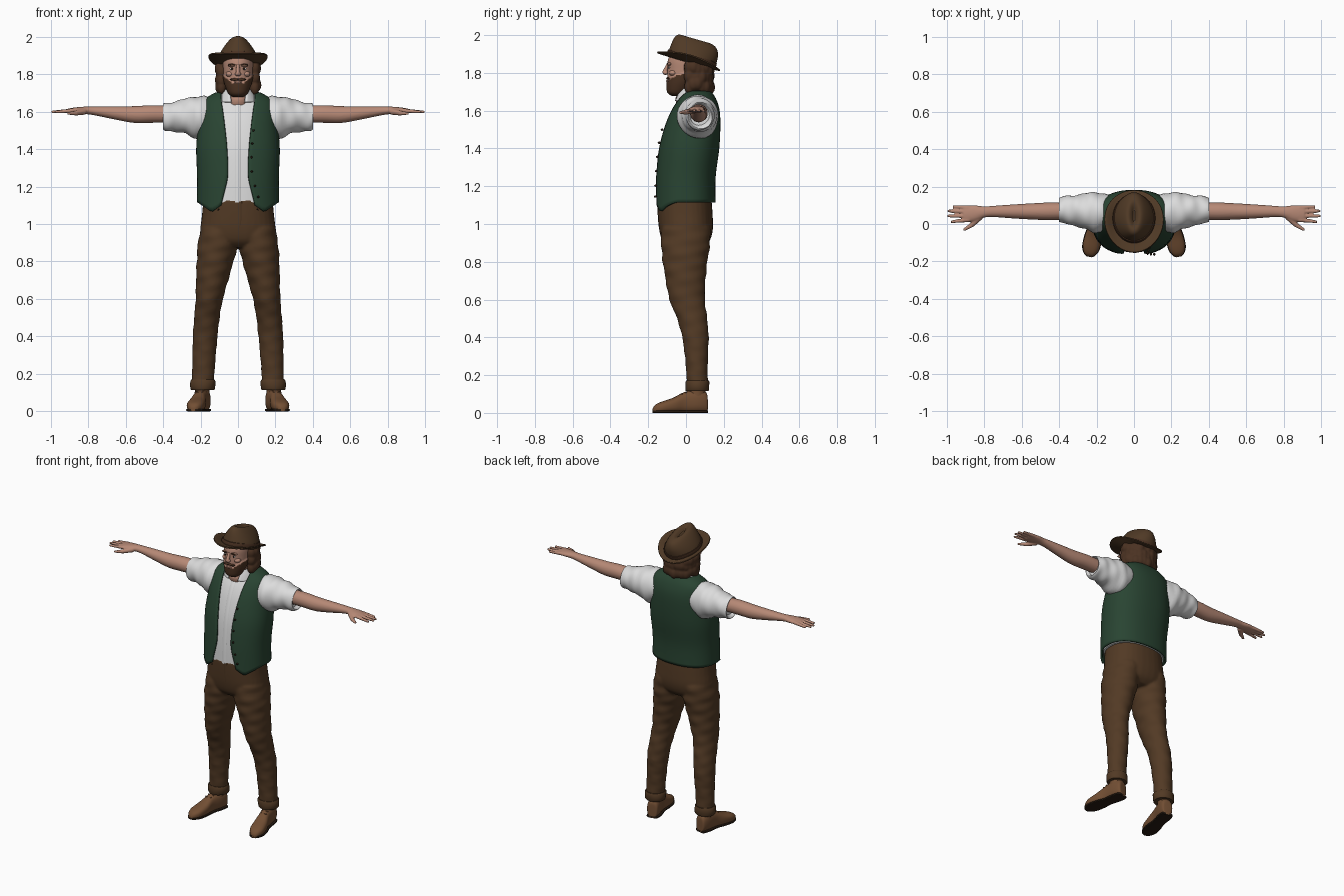
import bpy, bmesh, math, random
from mathutils import Matrix, Vector

random.seed(4)
if "Cube" in bpy.data.objects:
    bpy.data.objects.remove(bpy.data.objects["Cube"])


def material(name, r, g, b):
    m = bpy.data.materials.new(name)
    m.use_nodes = True
    m.diffuse_color = (r, g, b, 1)
    bsdf = m.node_tree.nodes["Principled BSDF"]
    bsdf.inputs["Base Color"].default_value = (r, g, b, 1)
    bsdf.inputs["Roughness"].default_value = 0.8
    return m


SKIN = material("skin", .47, .25, .18)
SHIRT = material("white cotton", .72, .72, .72)
VEST = material("dark green wool", .022, .058, .032)
TROUSERS = material("brown cloth", .085, .042, .018)
HAT = material("brown felt", .08, .042, .019)
HAIR = material("dark brown hair", .07, .032, .016)
SHOE = material("tan leather", .17, .078, .034)
DARK = material("near black brown", .02, .011, .006)


def spow(v, power):
    return math.copysign(abs(v) ** (2 / power), v)


def smooth_rows(rows, steps):
    """Catmull-Rom interpolation of a list of tuples."""
    out = []
    for i in range(len(rows) - 1):
        p = [rows[max(i - 1, 0)], rows[i], rows[i + 1], rows[min(i + 2, len(rows) - 1)]]
        for s in range(steps):
            t = s / steps
            out.append([b + t / 2 * (c - a + t * (2*a - 5*b + 4*c - d + t * (3*(b - c) + d - a)))
                        for a, b, c, d in zip(*p)])
    return out + [list(rows[-1])]


def skin_rows(bm, grid, closed):
    n = len(grid[0])
    for a, b in zip(grid, grid[1:]):
        for i in range(n if closed else n - 1):
            j = (i + 1) % n
            bm.faces.new((a[i], a[j], b[j], b[i]))


def loft(bm, rows, axis="z", steps=4, segs=32, power=2, fold=0):
    """Rows are (position, centre u, centre v, radius u, radius v)."""
    grid = []
    for t, cu, cv, ru, rv in smooth_rows(rows, steps):
        ring = []
        for k in range(segs):
            a = math.tau * k / segs
            f = 1 + fold * (math.sin(55*t + 3*a) + math.sin(90*t - 2*a + 1)) / 2
            u, v = cu + f*ru*spow(math.cos(a), power), cv + f*rv*spow(math.sin(a), power)
            ring.append(bm.verts.new({"x": (t, u, v), "y": (u, t, v), "z": (u, v, t)}[axis]))
        grid.append(ring)
    skin_rows(bm, grid, True)
    bm.faces.new(grid[0])
    bm.faces.new(grid[-1])


def shell(bm, rows, steps=5, segs=64, power=2.3, hem=0):
    """Front-opening wrap; rows are (z, centre y, radius x, radius y, half opening)."""
    grid = []
    for z, cy, rx, ry, gap in smooth_rows(rows, steps):
        start = math.asin((gap / rx) ** (power / 2))
        ring = []
        for k in range(segs + 1):
            a = start + (math.tau - 2 * start) * k / segs
            x, y = rx * spow(math.sin(a), power), cy - ry * spow(math.cos(a), power)
            point = max(0, 1 - abs(abs(x) - .14) / .07) if y < cy else 0
            ring.append(bm.verts.new((x, y, z - hem * point * max(0, (1.25 - z) / .135))))
        grid.append(ring)
    skin_rows(bm, grid, False)


def ball(bm, centre, radii):
    bmesh.ops.create_uvsphere(bm, u_segments=20, v_segments=12, radius=1,
                              matrix=Matrix.Translation(centre) @ Matrix.Diagonal((*radii, 1)))


def stick(bm, start, end, r1, r2):
    start, end = Vector(start), Vector(end)
    turn = (end - start).to_track_quat("Z", "Y").to_matrix().to_4x4()
    bmesh.ops.create_cone(bm, cap_ends=True, segments=12, radius1=r1, radius2=r2,
                          depth=(end - start).length,
                          matrix=Matrix.Translation((start + end) / 2) @ turn)
    ball(bm, end, (r2, r2, r2))


def finish(name, bm, *mats, mirror=False, blend=0, thick=0):
    bmesh.ops.recalc_face_normals(bm, faces=bm.faces)
    me = bpy.data.meshes.new(name)
    bm.to_mesh(me)
    bm.free()
    for m in mats:
        me.materials.append(m)
    me.polygons.foreach_set("use_smooth", [True] * len(me.polygons))
    me.set_sharp_from_angle(angle=math.radians(45))
    ob = bpy.data.objects.new(name, me)
    bpy.context.collection.objects.link(ob)
    if thick:
        mod = ob.modifiers.new("thickness", "SOLIDIFY")
        mod.thickness, mod.offset = thick, 0
    if blend:
        mod = ob.modifiers.new("blend", "REMESH")
        mod.mode, mod.voxel_size, mod.use_smooth_shade = "VOXEL", blend, True
        mod = ob.modifiers.new("soften", "SMOOTH")
        mod.factor, mod.iterations = .5, 4
    if mirror:
        ob.modifiers.new("mirror", "MIRROR")
    return ob


# Trousers: hips and both legs blended together
bm = bmesh.new()
loft(bm, [(1.13, 0, -.008, .185, .143), (1.05, 0, -.004, .192, .145), (.97, 0, 0, .2, .142),
          (.91, 0, 0, .185, .125), (.875, 0, 0, .12, .09)], power=2.3)
LEG = [(.98, .1, 0, .1, .13), (.88, .11, -.003, .106, .128), (.8, .122, -.005, .098, .118),
       (.7, .138, -.002, .086, .105), (.6, .153, .006, .073, .094), (.5, .166, .032, .068, .08),
       (.4, .175, .05, .066, .07), (.25, .183, .057, .061, .058), (.13, .188, .06, .058, .055)]
for side in (-1, 1):
    loft(bm, [(z, side * x, y, rx, ry) for z, x, y, rx, ry in LEG], fold=.035, steps=6)
finish("trousers", bm, TROUSERS, blend=.008)

bm = bmesh.new()
loft(bm, [(.115, .188, .06, .058, .055), (.12, .188, .06, .066, .062),
          (.165, .187, .06, .066, .063), (.17, .187, .06, .058, .056)], steps=2, fold=.03)
finish("trouser_cuffs", bm, TROUSERS, mirror=True)

# Fly and slanted pocket seams
bm = bmesh.new()
loft(bm, [(1.12, .008, -.15, .012, .004), (1.0, .008, -.142, .012, .004),
          (.94, 0, -.131, .004, .004)], segs=8)
finish("trouser_fly", bm, TROUSERS)
bm = bmesh.new()
stick(bm, (.1, -.134, 1.08), (.165, -.085, 1.03), .003, .003)
finish("pocket_seams", bm, DARK, mirror=True)

# Shoes, turned outwards about the ankle
TURN = Matrix.Translation((.19, .06, 0)) @ Matrix.Rotation(math.radians(12), 4, "Z")
FOOT = [(.052, .02, .035), (.045, .035, .055), (0, .041, .062), (-.07, .036, .055),
        (-.13, .045, .04), (-.19, .045, .03), (-.225, .03, .022), (-.24, .012, .012)]
bm = bmesh.new()
loft(bm, [(y, 0, h, w, h) for y, w, h in FOOT], axis="y", power=2.5)
loft(bm, [(.06, 0, .0, .04, .045), (.11, 0, -.002, .038, .045), (.13, 0, 0, .04, .048)])
bm.transform(TURN)
finish("shoes", bm, SHOE, mirror=True)
bm = bmesh.new()
loft(bm, [(y, 0, .007, w + .003, .007) for y, w, h in FOOT], axis="y", power=5)
bm.transform(TURN)
finish("shoe_soles", bm, DARK, mirror=True)
bm = bmesh.new()
for i in range(3):
    y, z = -.035 - .022 * i, .123 - .008 * i
    stick(bm, (-.02, y, z - .006), (.02, y - .008, z - .006), .004, .004)
bm.transform(TURN)
finish("shoe_laces", bm, SHOE, mirror=True)

# Waistcoat wraps a slightly smaller shirt body
BODY = [(1.115, -.005, .213, .155, .09), (1.25, -.002, .212, .153, .055),
        (1.4, .015, .217, .155, .058), (1.52, .033, .207, .143, .07), (1.6, .047, .197, .125, .08),
        (1.655, .056, .18, .1, .088), (1.69, .06, .13, .075, .09), (1.7, .06, .1, .06, .085)]
bm = bmesh.new()
shell(bm, BODY, hem=.05)
finish("waistcoat", bm, VEST, thick=.012)
bm = bmesh.new()
loft(bm, [(z, 0, y, rx * .94, ry - .011) for z, y, rx, ry, gap in BODY], power=2.3, segs=48)
finish("shirt_body", bm, SHIRT)
bm = bmesh.new()
loft(bm, [(z, 0, y - ry + .011, .016, .005) for z, y, rx, ry, gap in BODY[:-2]], segs=8)
finish("shirt_placket", bm, SHIRT)

bm = bmesh.new()
for row in smooth_rows(BODY[:4], 2)[:6]:
    ball(bm, (row[4] + .018, row[1] - row[3] - .002, row[0] + .03), (.006, .008, .006))
finish("waistcoat_buttons", bm, DARK)

# Sleeves with rolled ends, and collar
bm = bmesh.new()
loft(bm, [(.1, .06, 1.58, .08, .085), (.2, .062, 1.567, .108, .115), (.28, .069, 1.575, .09, .094),
          (.34, .074, 1.573, .077, .08), (.385, .075, 1.57, .07, .073),
          (.4, .075, 1.572, .063, .066), (.38, .073, 1.575, .05, .052)], axis="x", fold=.05, steps=5)
finish("shirt_sleeves", bm, SHIRT, mirror=True)
bm = bmesh.new()
shell(bm, [(1.65, .03, .1, .09, .035), (1.685, .03, .085, .078, .04),
           (1.715, .032, .068, .066, .04)], segs=32, power=2)
finish("shirt_collar", bm, SHIRT, thick=.01)

# Arms and hands
bm = bmesh.new()
loft(bm, [(.33, .07, 1.585, .045, .045), (.45, .068, 1.587, .047, .047), (.55, .067, 1.584, .043, .045),
          (.65, .067, 1.592, .037, .036), (.75, .067, 1.602, .03, .025), (.8, .064, 1.606, .03, .021),
          (.85, .058, 1.606, .042, .018), (.89, .054, 1.604, .043, .015), (.91, .053, 1.603, .038, .012)],
     axis="x")
for y0, x1, y1 in ((.087, .962, .093), (.065, .988, .07), (.043, .99, .043), (.022, .972, .012)):
    stick(bm, (.88, y0, 1.605), (x1, y1, 1.598), .012, .008)
stick(bm, (.82, .04, 1.6), (.865, -.005, 1.592), .018, .013)
stick(bm, (.865, -.005, 1.592), (.905, -.03, 1.59), .013, .008)
finish("arms", bm, SKIN, mirror=True, blend=.005)

# Neck and head, with the beard as raised, coloured faces
bm = bmesh.new()
loft(bm, [(1.6, 0, .025, .07, .06), (1.66, 0, .01, .06, .066), (1.7, 0, .02, .056, .058),
          (1.78, 0, .03, .058, .06)])
finish("neck", bm, SKIN)
bm = bmesh.new()
loft(bm, [(1.683, 0, -.045, .025, .028), (1.698, 0, -.045, .045, .048), (1.73, 0, -.032, .06, .066),
          (1.77, 0, -.012, .072, .086), (1.82, 0, 0, .078, .098), (1.87, 0, .01, .08, .105),
          (1.93, 0, .02, .07, .09)], steps=8, segs=64)
bmesh.ops.recalc_face_normals(bm, faces=bm.faces)
bm.normal_update()
beard = [f for f in bm.faces
         if f.calc_center_median().z < 1.748 + max(0, abs(f.calc_center_median().x) - .025) * .9]
for f in beard:
    f.material_index = 1
for v, n in [(v, v.normal.copy()) for v in {v for f in beard for v in f.verts}]:
    v.co += n * .006
finish("head_and_beard", bm, SKIN, HAIR)

bm = bmesh.new()
stick(bm, (0, -.092, 1.85), (0, -.113, 1.805), .009, .012)
ball(bm, (0, -.108, 1.8), (.018, .015, .011))
for side in (-1, 1):
    ball(bm, (side * .032, -.088, 1.847), (.024, .012, .009))
    ball(bm, (side * .042, -.068, 1.8), (.024, .022, .016))
finish("nose_and_cheeks", bm, SKIN, blend=.003)
bm = bmesh.new()
ball(bm, (0, -.1, 1.757), (.02, .006, .006))
finish("lips", bm, SKIN)
for name, mat, pos, size in (("eyes", SHIRT, (.032, -.089, 1.828), (.013, .004, .006)),
                             ("irises", DARK, (.032, -.092, 1.828), (.006, .003, .006)),
                             ("eyebrows", HAIR, (.034, -.097, 1.849), (.02, .005, .005)),
                             ("moustache", HAIR, (.018, -.095, 1.771), (.024, .01, .007))):
    bm = bmesh.new()
    ball(bm, pos, size)
    finish(name, bm, mat, mirror=True)

# Wavy hair: locks around the sides and back
bm = bmesh.new()
ball(bm, (0, .045, 1.83), (.096, .095, .08))
for k in range(-7, 8):
    a = math.radians(15.5 * k)
    for z in (1.82, 1.775, 1.735):
        r = random.uniform(.024, .033)
        ball(bm, (.093 * math.sin(a), .043 + .08 * math.cos(a), z + random.uniform(-.012, .012)),
             (r, r, .04))
finish("hair", bm, HAIR, blend=.006)

# Hat: curled brim, pinched crown and band, tipped back
TIP = Matrix.Translation((0, .015, 1.862)) @ Matrix.Rotation(math.radians(-16), 4, "X")


def place_hat(bm):
    for v in bm.verts:
        if v.co.z < .03:
            v.co.z += .03 * (abs(v.co.x) / .15) ** 2 * min(1, max(0, (v.co.xy.length - .1) / .03))
    bm.transform(TIP)


bm = bmesh.new()
loft(bm, [(-.008, 0, .01, .09, .11), (-.006, 0, 0, .152, .168), (0, 0, 0, .157, .172),
          (.004, 0, 0, .152, .167), (.004, 0, .01, .112, .132), (.035, 0, .013, .104, .13),
          (.075, 0, .013, .082, .126), (.108, 0, .008, .056, .112), (.122, 0, 0, .036, .085),
          (.118, 0, 0, .02, .06), (.104, 0, 0, .006, .035)], steps=3, segs=48)
place_hat(bm)
finish("hat", bm, HAT)
bm = bmesh.new()
loft(bm, [(.006, 0, .011, .112, .134), (.01, 0, .011, .114, .136), (.028, 0, .012, .109, .134),
          (.03, 0, .012, .103, .129)], steps=1, segs=48)
place_hat(bm)
finish("hat_band", bm, HAIR)
